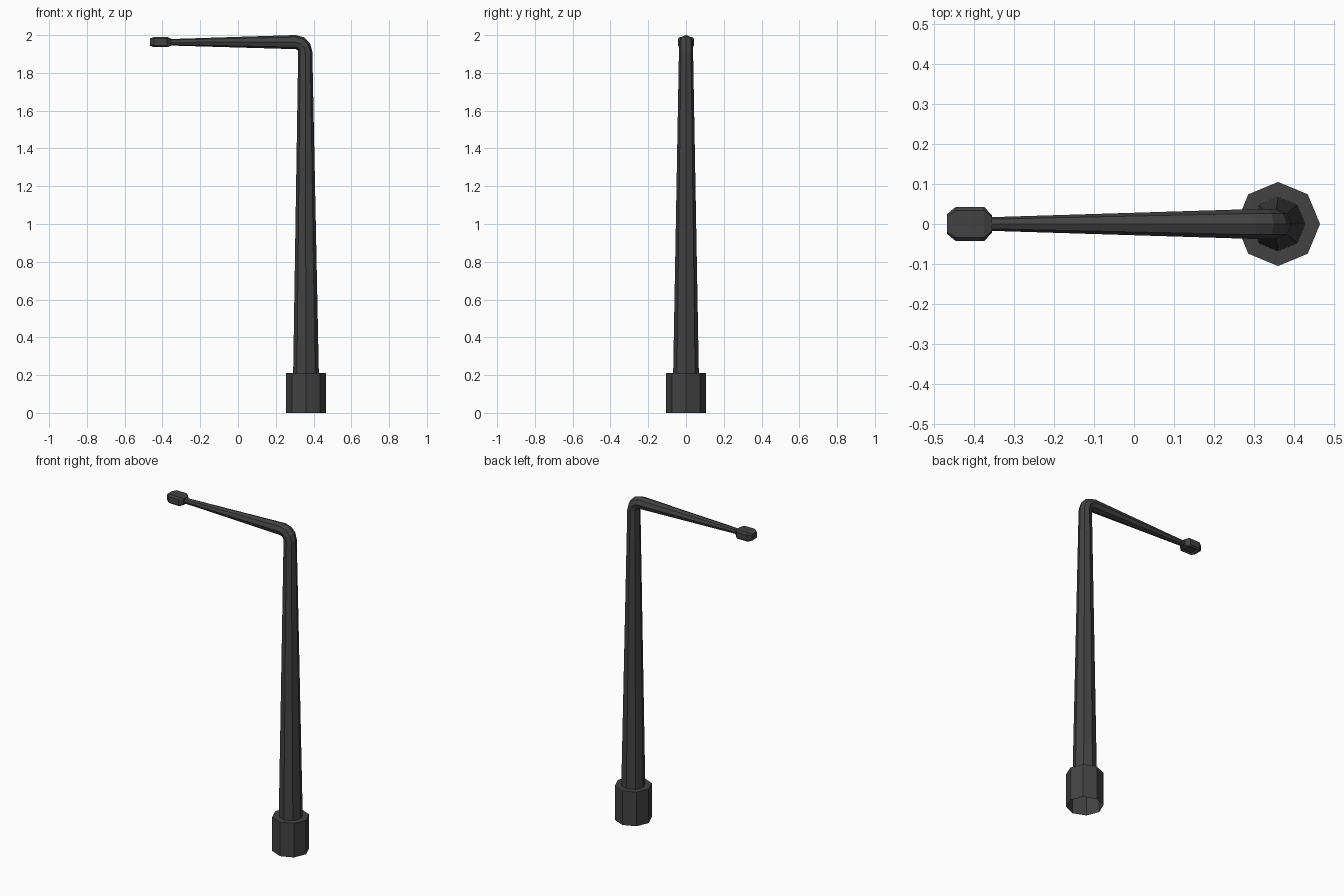
import bpy, bmesh
from math import sin, cos, pi, radians
from mathutils import Vector

if "Cube" in bpy.data.objects:
    bpy.data.objects.remove(bpy.data.objects["Cube"])

mat = bpy.data.materials.new("dark_metal")
mat.diffuse_color = (0.055, 0.055, 0.055, 1)
mat.use_nodes = True
mat.node_tree.nodes["Principled BSDF"].inputs["Base Color"].default_value = mat.diffuse_color


def loft(name, rings, cap=False):
    """Skin a list of equal-length point rings with flat quads."""
    bm = bmesh.new()
    vs = [[bm.verts.new(p) for p in ring] for ring in rings]
    n = len(rings[0])
    for a, b in zip(vs, vs[1:]):
        for i in range(n):
            j = (i + 1) % n
            bm.faces.new((a[i], a[j], b[j], b[i]))
    if cap:
        bm.faces.new(vs[0][::-1])
        bm.faces.new(vs[-1])
    bmesh.ops.recalc_face_normals(bm, faces=bm.faces)
    return bm


def finish(name, bm):
    me = bpy.data.meshes.new(name)
    bm.to_mesh(me)
    bm.free()
    me.materials.append(mat)
    ob = bpy.data.objects.new(name, me)
    bpy.context.collection.objects.link(ob)


def octagon(x, z, r, ang=0.0):
    """Octagonal ring whose in-plane axis is tilted by ang from +x to +z."""
    axis = Vector((cos(ang), 0, sin(ang)))
    return [Vector((x, 0, z)) + axis * r * cos(k * pi / 4) + Vector((0, r * sin(k * pi / 4), 0))
            for k in range(8)]


# Base sleeve: open underneath, flat shoulder on top
finish("base", loft("base", [octagon(0.36, 0, 0.105), octagon(0.36, 0.21, 0.105),
                             octagon(0.36, 0.21, 0.068)]))

# Tapered pole, rounded elbow and tapered arm
rings = [octagon(0.36, 0.21, 0.068)]
for deg in (0, 30, 60, 90):
    a = radians(deg)
    rings.append(octagon(0.305 + 0.051 * cos(a), 1.912 + 0.051 * sin(a), 0.0375, a))
rings.append(octagon(-0.36, 1.962, 0.017, pi / 2))
finish("pole_and_arm", loft("pole_and_arm", rings))


# Lamp head: chamfered box with tapered ends
def section(x, w, h, c):
    pts = [(w, h - c), (w - c, h), (c - w, h), (-w, h - c),
           (-w, c - h), (c - w, -h), (w - c, -h), (w, c - h)]
    return [Vector((x, y, 1.963 + z)) for y, z in pts]


bm = loft("lamp_head", [section(-0.467, 0.025, 0.019, 0.005), section(-0.445, 0.043, 0.027, 0.009),
                        section(-0.375, 0.043, 0.027, 0.009), section(-0.355, 0.022, 0.019, 0.005)], True)
# Shallow recess for the light on the underside
under = [f for f in bm.faces if f.normal.z < -0.99]
bmesh.ops.inset_region(bm, faces=under, thickness=0.008, depth=0)
bmesh.ops.translate(bm, verts=list({v for f in under for v in f.verts}), vec=(0, 0, 0.008))
finish("lamp_head", bm)
